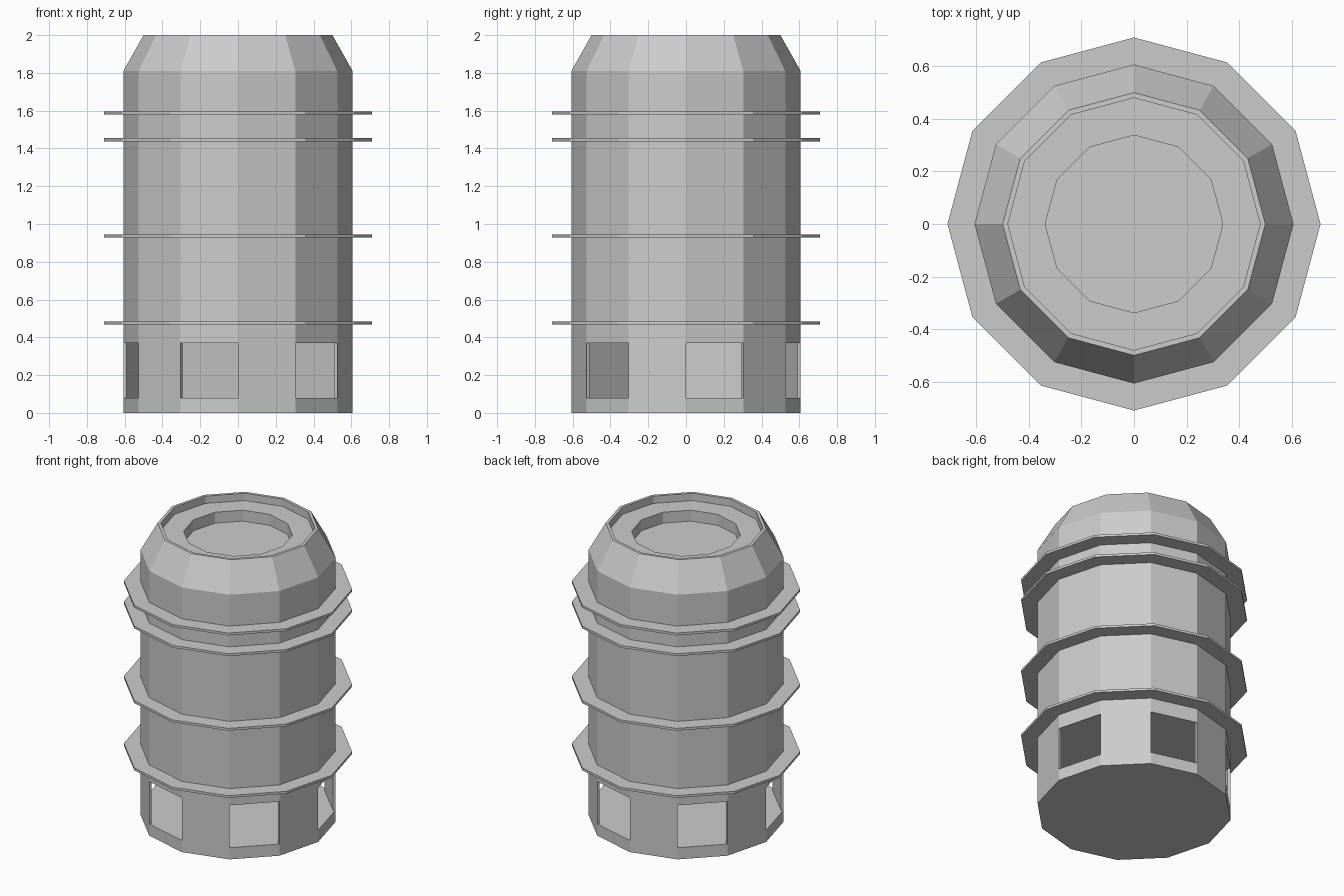
import bpy, bmesh, math

if "Cube" in bpy.data.objects:
    bpy.data.objects.remove(bpy.data.objects["Cube"])

SIDES = 12


def ring(bm, r, z):
    """One ring of 12 vertices, corners on the axes."""
    return [bm.verts.new((r * math.cos(i * math.tau / SIDES),
                          r * math.sin(i * math.tau / SIDES), z))
            for i in range(SIDES)]


def bridge(bm, a, b, skip=lambda i: False):
    """Quads between two rings, leaving out the skipped sides."""
    for i in range(SIDES):
        if not skip(i):
            j = (i + 1) % SIDES
            bm.faces.new((a[i], a[j], b[j], b[i]))


def finish(bm, name):
    bmesh.ops.recalc_face_normals(bm, faces=bm.faces)
    mesh = bpy.data.meshes.new(name)
    bm.to_mesh(mesh)
    bm.free()
    obj = bpy.data.objects.new(name, mesh)
    bpy.context.collection.objects.link(obj)
    return obj


def is_window(i):
    return i % 2 == 0


# Tower body: outer wall, chamfered shoulder and stepped recess in the top
R, R_IN = 0.607, 0.59
WIN_LOW, WIN_HIGH = 0.08, 0.37
profile = [(R, 0), (R, WIN_LOW), (R, WIN_HIGH), (R, 1.81), (0.50, 2.0),
           (0.48, 2.0), (0.48, 1.95), (0.338, 1.95), (0.338, 1.875)]
bm = bmesh.new()
rings = [ring(bm, r, z) for r, z in profile]
for k in range(len(rings) - 1):
    bridge(bm, rings[k], rings[k + 1], is_window if k == 1 else lambda i: False)
bm.faces.new(rings[0])
bm.faces.new(rings[-1])

# Hollow room behind the windows
low, high = ring(bm, R_IN, WIN_LOW), ring(bm, R_IN, WIN_HIGH)
bridge(bm, low, high, is_window)
bm.faces.new(low)
bm.faces.new(high)

# Window frames joining the outer wall to the room
o_low, o_high = rings[1], rings[2]
for i in filter(is_window, range(SIDES)):
    j = (i + 1) % SIDES
    bm.faces.new((o_low[i], o_low[j], low[j], low[i]))
    bm.faces.new((o_high[i], o_high[j], high[j], high[i]))
    for k in (i, j):
        bm.faces.new((o_low[k], o_high[k], high[k], low[k]))
finish(bm, "tower_body")

# Thin flanges around the body
for n, z in enumerate((0.476, 0.936, 1.446, 1.588), 1):
    bm = bmesh.new()
    t = 0.008
    loop = [ring(bm, r, h) for r, h in
            ((0.71, z - t), (0.71, z + t), (0.60, z + t), (0.60, z - t))]
    for k in range(4):
        bridge(bm, loop[k], loop[(k + 1) % 4])
    finish(bm, f"flange_{n}")
